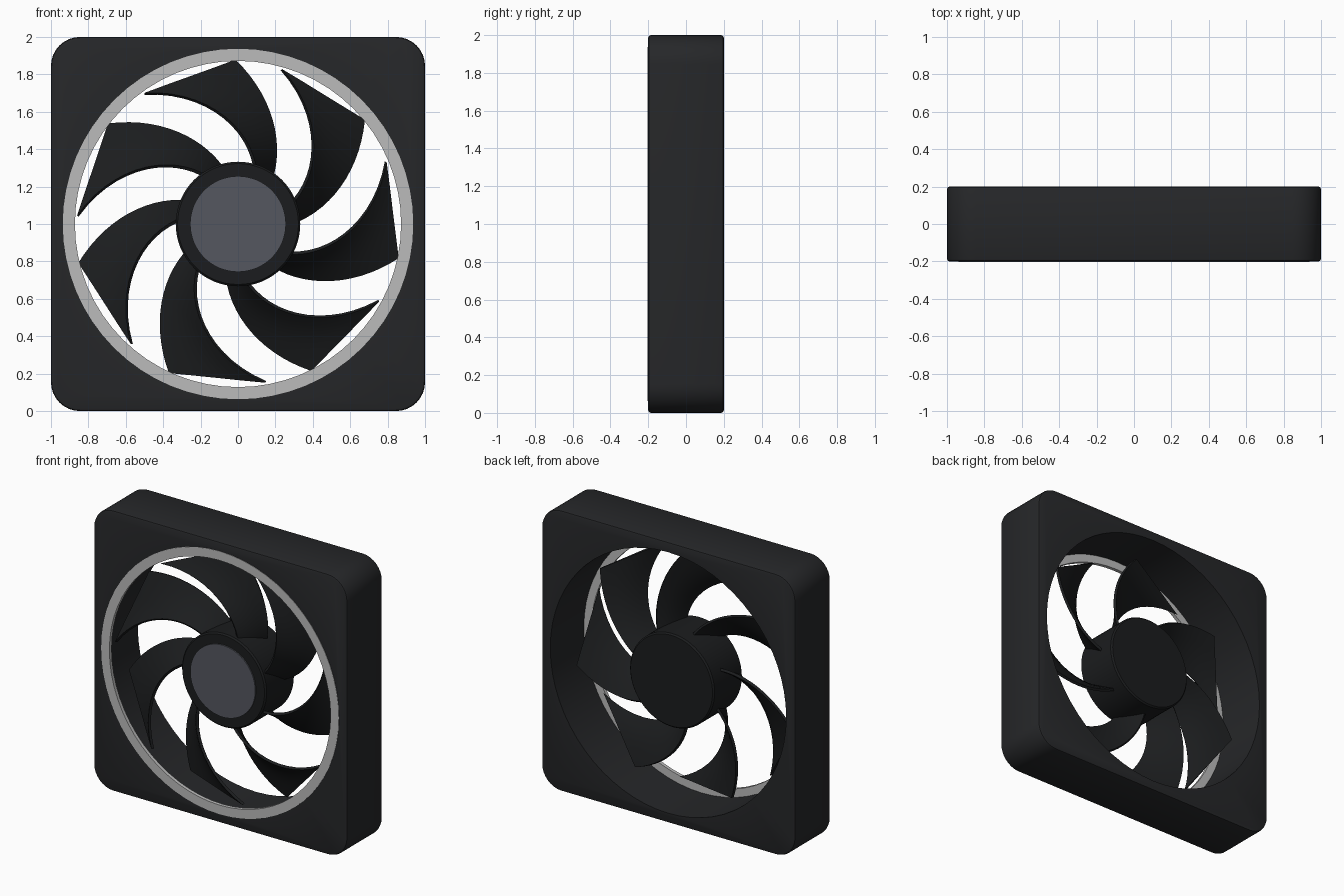
import bpy, bmesh, math
from mathutils import Matrix

if "Cube" in bpy.data.objects:
    bpy.data.objects.remove(bpy.data.objects["Cube"])

CENTRE_Z = 1.0
BLADES = 7


def material(name, rgb):
    m = bpy.data.materials.new(name)
    m.diffuse_color = (*rgb, 1)
    m.use_nodes = True
    m.node_tree.nodes["Principled BSDF"].inputs["Base Color"].default_value = m.diffuse_color
    return m


FRAME_MAT = material("frame_black", (0.019, 0.020, 0.022))
ROTOR_MAT = material("rotor_black", (0.011, 0.012, 0.013))
RING_MAT = material("ring_grey", (0.5, 0.5, 0.5))
CAP_MAT = material("cap_grey", (0.09, 0.095, 0.115))


def finish(bm, name, mat):
    bmesh.ops.recalc_face_normals(bm, faces=bm.faces)
    me = bpy.data.meshes.new(name)
    bm.to_mesh(me)
    bm.free()
    ob = bpy.data.objects.new(name, me)
    bpy.context.collection.objects.link(ob)
    if mat:
        me.materials.append(mat)
    return ob


def smooth(ob):
    bpy.ops.object.select_all(action='DESELECT')
    bpy.context.view_layer.objects.active = ob
    ob.select_set(True)
    bpy.ops.object.shade_smooth_by_angle(angle=math.radians(35))


def lathe(name, profile, mat, steps=64, closed=True):
    """Spin a (radius, y) profile round the fan axis."""
    bm = bmesh.new()
    rings = []
    for r, y in profile:
        rings.append([bm.verts.new((r * math.cos(a), y, CENTRE_Z + r * math.sin(a)))
                      for a in (2 * math.pi * i / steps for i in range(steps))])
    pairs = list(zip(rings, rings[1:]))
    if closed:
        pairs.append((rings[-1], rings[0]))
    else:
        bm.faces.new(rings[0])
        bm.faces.new(rings[-1])
    for a, b in pairs:
        for i in range(steps):
            j = (i + 1) % steps
            bm.faces.new((a[i], a[j], b[j], b[i]))
    ob = finish(bm, name, mat)
    smooth(ob)
    return ob


# Square frame: rounded corners, softened rims, round hole
bm = bmesh.new()
bmesh.ops.create_cube(bm, size=1, matrix=Matrix.Translation((0, 0, CENTRE_Z))
                      @ Matrix.Diagonal((2, 0.4, 2, 1)))
corners = [e for e in bm.edges if abs(e.verts[0].co.y - e.verts[1].co.y) > 0.1]
bmesh.ops.bevel(bm, geom=corners, offset=0.155, segments=8, affect='EDGES', profile=0.5)
rims = [e for e in bm.edges if abs(e.verts[0].co.y - e.verts[1].co.y) < 0.1]
bmesh.ops.bevel(bm, geom=rims, offset=0.014, segments=2, affect='EDGES', profile=0.5)
frame = finish(bm, "frame", FRAME_MAT)

cutter = lathe("hole_cutter", [(0.93, -0.5), (0.93, 0.5)], FRAME_MAT, closed=False)
cut = frame.modifiers.new("hole", 'BOOLEAN')
cut.operation = 'DIFFERENCE'
cut.solver = 'EXACT'
cut.object = cutter
bpy.context.view_layer.objects.active = frame
bpy.ops.object.modifier_apply(modifier="hole")
bpy.data.objects.remove(cutter)
smooth(frame)

# Light ring at the front of the hole
lathe("front_ring", [(0.937, -0.203), (0.937, -0.178), (0.872, -0.178), (0.872, -0.203)], RING_MAT)

# Hub and its front cap
lathe("hub", [(0.323, -0.163), (0.333, -0.153), (0.333, 0.153), (0.323, 0.163)],
      ROTOR_MAT, closed=False)
lathe("hub_cap", [(0.256, -0.172), (0.256, -0.155)], CAP_MAT, closed=False)


# Swept, pitched blades with straight chords
def blade(index):
    n, m = 14, 4
    turn = 360 / BLADES * index
    bm = bmesh.new()
    rows = []
    for i in range(n + 1):
        u = i / n
        lead_r, trail_r = 0.29 + 0.587 * u, 0.29 + 0.567 * u
        lead_a = math.radians(turn + 52.9 + 38.1 * u)
        trail_a = math.radians(turn + 71.3 + 54.4 * u - 5 * u * (1 - u))
        lead = (lead_r * math.cos(lead_a), 0.06 - 0.06 * u, lead_r * math.sin(lead_a))
        trail = (trail_r * math.cos(trail_a), -0.13 - 0.02 * u, trail_r * math.sin(trail_a))
        row = []
        for k in range(m + 1):
            x, y, z = (p + (q - p) * k / m for p, q in zip(lead, trail))
            row.append(bm.verts.new((x, y, z + CENTRE_Z)))
        rows.append(row)
    for a, b in zip(rows, rows[1:]):
        for k in range(m):
            bm.faces.new((a[k], a[k + 1], b[k + 1], b[k]))
    ob = finish(bm, f"blade_{index + 1}", ROTOR_MAT)
    solid = ob.modifiers.new("thickness", 'SOLIDIFY')
    solid.thickness = 0.018
    solid.offset = 0
    bpy.context.view_layer.objects.active = ob
    bpy.ops.object.modifier_apply(modifier="thickness")
    smooth(ob)


for i in range(BLADES):
    blade(i)
